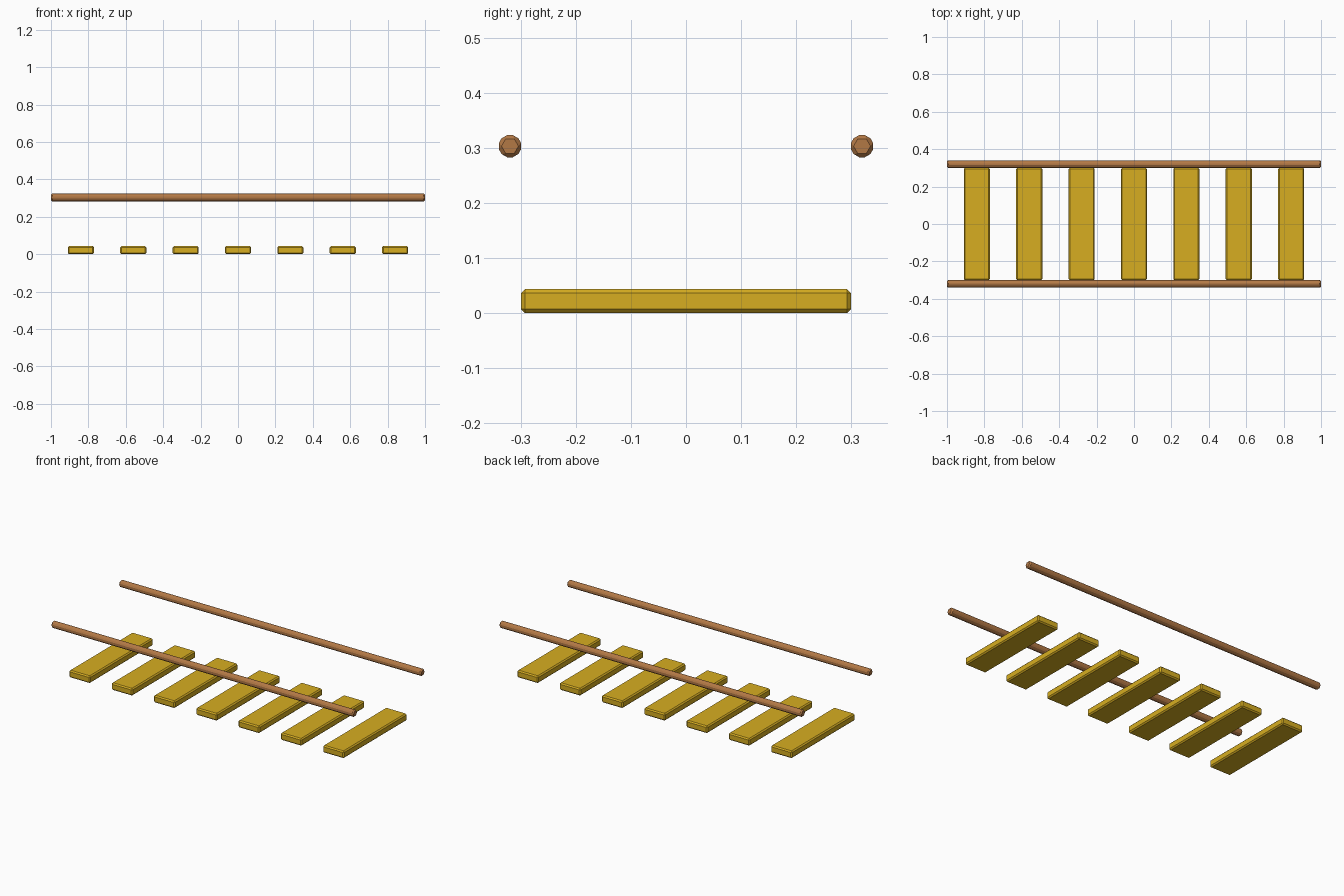
import bpy, math

if "Cube" in bpy.data.objects:
    bpy.data.objects.remove(bpy.data.objects["Cube"])


def material(name, color):
    m = bpy.data.materials.new(name)
    m.diffuse_color = color
    m.use_nodes = True
    m.node_tree.nodes["Principled BSDF"].inputs["Base Color"].default_value = m.diffuse_color
    return m


def finish(obj, name, mat, width):
    # name, colour and a single-segment chamfer on every edge
    obj.name = name
    obj.data.materials.append(mat)
    bpy.ops.object.transform_apply(location=False, rotation=True, scale=True)
    bevel = obj.modifiers.new("chamfer", 'BEVEL')
    bevel.width = width
    bevel.segments = 1
    bevel.limit_method = 'ANGLE'
    bevel.angle_limit = math.radians(30)


plank_mat = material("plank_yellow", (0.68, 0.42, 0.015, 1))
rope_mat = material("rope_brown", (0.45, 0.19, 0.06, 1))

# Seven evenly spaced planks
for i in range(7):
    bpy.ops.mesh.primitive_cube_add(size=1, location=((i - 3) * 0.28, 0, 0.0215))
    plank = bpy.context.object
    plank.scale = (0.14, 0.6, 0.043)
    finish(plank, f"plank_{i + 1}", plank_mat, 0.007)

# Chamfered six-sided handrail ropes on both sides
for side, y in (("front", -0.32), ("back", 0.32)):
    bpy.ops.mesh.primitive_cylinder_add(vertices=6, radius=0.0235, depth=2,
                                        location=(0, y, 0.303),
                                        rotation=(0, math.pi / 2, 0))
    finish(bpy.context.object, f"{side}_hand_rope", rope_mat, 0.007)
